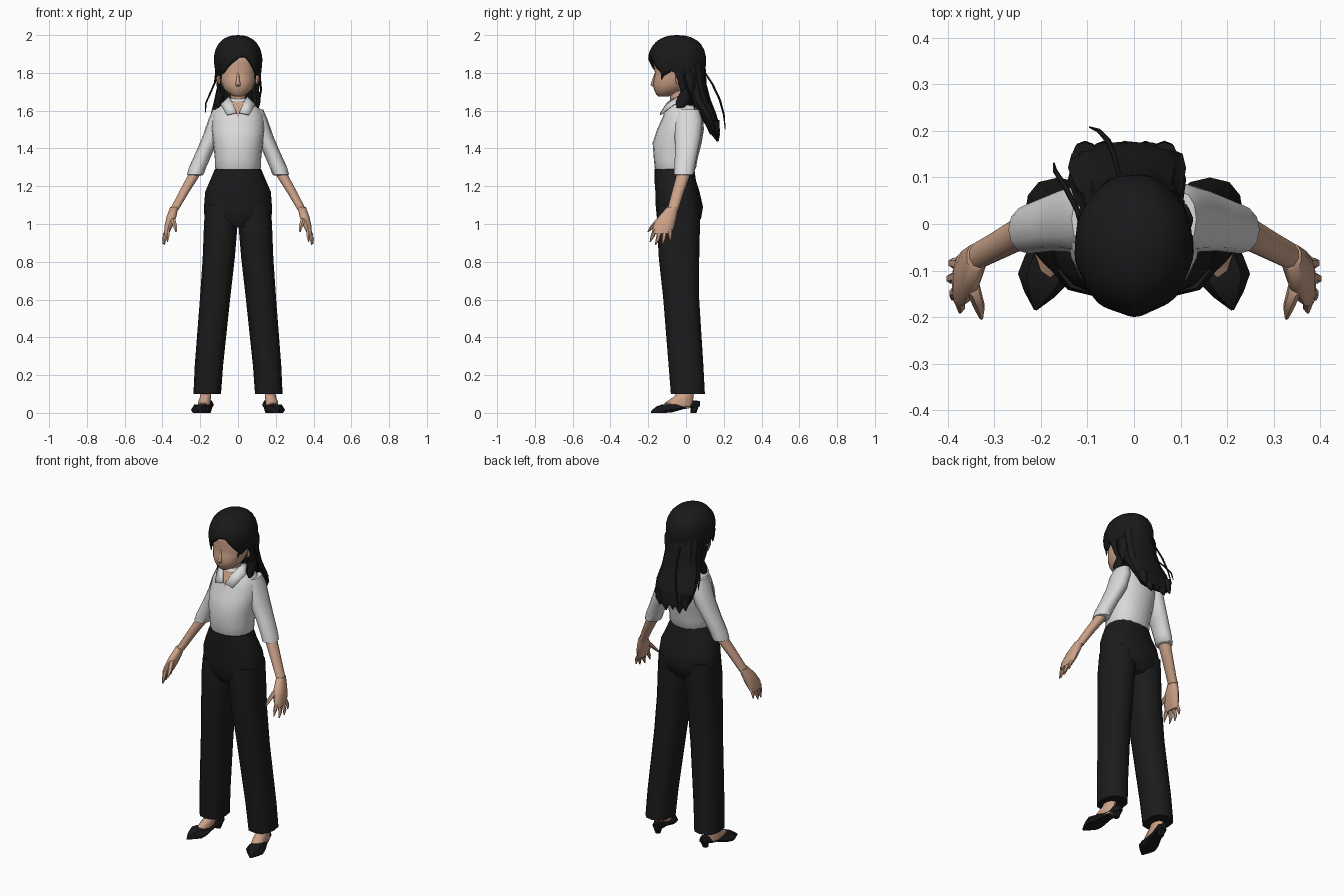
import bpy, bmesh, math
from math import sin, cos, pi, radians


def material(name, rgb):
    m = bpy.data.materials.new(name)
    m.diffuse_color = (*rgb, 1)
    return m


SKIN = material("skin", (0.60, 0.36, 0.245))
SHIRT = material("white_cloth", (0.70, 0.70, 0.70))
PANTS = material("black_cloth", (0.011, 0.011, 0.012))
HAIR = material("black_hair", (0.010, 0.010, 0.011))
SHOE = material("black_leather", (0.009, 0.009, 0.010))


def make(name, verts, faces, mat):
    me = bpy.data.meshes.new(name)
    me.from_pydata(verts, [], faces)
    bm = bmesh.new()
    bm.from_mesh(me)
    bmesh.ops.recalc_face_normals(bm, faces=bm.faces)
    bm.to_mesh(me)
    bm.free()
    me.materials.append(mat)
    ob = bpy.data.objects.new(name, me)
    bpy.context.collection.objects.link(ob)
    return ob


def power(v, p):
    return math.copysign(abs(v) ** (2 / p), v)


def skin_rings(name, rings, mat):
    """Bridge equal rings of points and cap both ends."""
    n = len(rings[0])
    faces = [(i * n + j, i * n + (j + 1) % n, (i + 1) * n + (j + 1) % n, (i + 1) * n + j)
             for i in range(len(rings) - 1) for j in range(n)]
    faces += [tuple(range(n)), tuple(range((len(rings) - 1) * n, len(rings) * n))]
    return make(name, [p for r in rings for p in r], faces, mat)


def loft(name, rings, mat, n=12, p=2.0, side=1, groove=0.0):
    """Stack of level ovals: x, y, z, x radius, y radius."""
    out = []
    for x, y, z, rx, ry in rings:
        ring = []
        for j in range(n):
            a = 2 * pi * j / n
            k = 1 - groove * (j % 2)
            ring.append((side * (x + rx * k * power(sin(a), p)), y - ry * k * power(cos(a), p), z))
        out.append(ring)
    return skin_rings(name, out, mat)


def lerp_table(table, v):
    for (a, b), (c, d) in zip(table, table[1:]):
        if v <= c:
            return b + (d - b) * (v - a) / (c - a)
    return table[-1][1]


# Trouser hips and blouse body
loft("trouser_hips", [(0, -.04, .985, .10, .09), (0, -.037, 1.03, .178, .117), (0, -.035, 1.09, .18, .125),
                      (0, -.045, 1.17, .174, .117), (0, -.057, 1.23, .148, .11),
                      (0, -.062, 1.292, .122, .106)], PANTS, 16, 2.3)
loft("blouse_body", [(0, -.058, 1.28, .112, .1), (0, -.056, 1.30, .122, .11), (0, -.055, 1.34, .122, .115),
                     (0, -.047, 1.43, .132, .13), (0, -.029, 1.50, .142, .124),
                     (0, -.016, 1.57, .138, .106), (0, -.017, 1.61, .118, .094),
                     (0, -.02, 1.635, .08, .075), (0, -.03, 1.665, .05, .05)], SHIRT, 20, 2.2)

# Neck, head, nose
loft("neck", [(0, -.03, 1.56, .045, .045), (0, -.04, 1.65, .04, .042), (0, -.05, 1.74, .042, .045)], SKIN)
loft("head", [(0, -.118, 1.676, .022, .03), (0, -.108, 1.687, .045, .05), (0, -.092, 1.71, .072, .077),
              (0, -.078, 1.74, .087, .098), (0, -.07, 1.77, .094, .1), (0, -.064, 1.80, .099, .1),
              (0, -.06, 1.85, .105, .113), (0, -.055, 1.91, .1, .11), (0, -.05, 1.96, .06, .07)],
     SKIN, 20, 2.1)
loft("nose", [(0, -.172, 1.728, .008, .006), (0, -.174, 1.738, .014, .014),
              (0, -.168, 1.765, .009, .011), (0, -.16, 1.80, .006, .006)], SKIN, 8)

# Open neckline
make("neckline", [(-.034, -.094, 1.648), (.034, -.094, 1.648), (0, -.132, 1.562)], [(0, 1, 2)], SKIN)

for s, tag in ((1, "left"), (-1, "right")):
    # Trouser leg
    loft(tag + "_trouser_leg", [(.163, .01, .10, .073, .09), (.154, .0, .25, .075, .092),
                                (.122, -.025, .60, .08, .095), (.102, -.037, .82, .085, .107),
                                (.091, -.04, 1.0, .089, .114), (.088, -.037, 1.1, .085, .112)],
         PANTS, 12, 2.5, s)
    # Sleeve, forearm
    loft(tag + "_sleeve", [(.225, -.012, 1.258, .036, .04), (.226, -.012, 1.262, .044, .052),
                           (.214, -.008, 1.30, .046, .054), (.178, .002, 1.38, .045, .06),
                           (.135, .01, 1.47, .05, .07), (.112, .012, 1.55, .046, .074),
                           (.1, .01, 1.605, .034, .06)], SHIRT, 12, 2.1, s)
    loft(tag + "_forearm", [(.338, -.07, 1.075, .024, .029), (.288, -.044, 1.165, .028, .032),
                            (.238, -.017, 1.25, .033, .036), (.215, -.008, 1.30, .034, .038)],
         SKIN, 10, 2, s)
    # Palm, fingers and thumb
    loft(tag + "_palm", [(.378, -.128, .95, .014, .05), (.367, -.118, .99, .023, .057),
                         (.352, -.097, 1.04, .027, .048), (.337, -.07, 1.09, .023, .03)],
         SKIN, 10, 2.3, s)
    tips = [(.374, -.19, .905), (.39, -.162, .889), (.396, -.124, .893), (.392, -.083, .913)]
    for i, (x, y, z) in enumerate(tips):
        base = -.163 + .026 * i
        loft(f"{tag}_finger_{i + 1}", [(x, y, z, .003, .003), (x - .002, (y + base) / 2, z + .03, .01, .011),
                                       (.374, base, .97, .013, .014)], SKIN, 6, 2, s)
    loft(tag + "_thumb", [(.328, -.202, .957, .004, .004), (.332, -.178, .985, .012, .014),
                          (.347, -.135, 1.03, .016, .02)], SKIN, 6, 2, s)
    # Ear
    loft(tag + "_ear", [(.097, -.045, 1.74, .006, .008), (.104, -.04, 1.765, .01, .015),
                        (.108, -.034, 1.79, .012, .02), (.102, -.034, 1.812, .007, .012)], SKIN, 8, 2, s)
    # Collar flap
    flap = [(.046, -.045, 1.672), (.03, -.098, 1.642), (.006, -.134, 1.588),
            (.058, -.137, 1.577), (.09, -.065, 1.632), (.078, .0, 1.645), (.042, .005, 1.675)]
    flap = [(s * x, y, z) for x, y, z in flap]
    ob = make(tag + "_collar", flap, [(1, 2, 3), (1, 3, 4), (0, 1, 4), (0, 4, 5), (0, 5, 6)], SHIRT)
    mod = ob.modifiers.new("thickness", "SOLIDIFY")
    mod.thickness, mod.offset = .006, 0
    # Foot
    loft(tag + "_foot", [(.178, -.035, .025, .028, .07), (.18, -.04, .052, .035, .075),
                         (.172, -.012, .085, .031, .052), (.166, .01, .14, .028, .035)], SKIN, 10, 2, s)
    # Pointed shoe: distance along foot, half width, bottom, top
    rings = []
    for t, w, lo, hi in [(0, .014, .035, .062), (.1, .03, .03, .066), (.35, .034, .02, .05),
                         (.6, .048, .003, .044), (.74, .053, 0, .045), (.87, .032, 0, .034),
                         (1, .003, 0, .01)]:
        cx, cy = .152 + .06 * t, .072 - .257 * t
        rings.append([(s * (cx + w * a), cy + .22 * w * a, lo + (hi - lo) * b) for a, b in
                      [(-.8, 0), (.8, 0), (1, .35), (.65, 1), (-.65, 1), (-1, .35)]])
    skin_rings(tag + "_shoe", rings, SHOE)
    loft(tag + "_shoe_heel", [(.159, .04, 0, .014, .015), (.157, .045, .04, .024, .024)], SHOE, 8, 2.5, s)

# Hair cap: columns end at a swept hairline (angle from front, height)
HAIRLINE = [(-180, 1.62), (-112, 1.63), (-96, 1.72), (-82, 1.815), (-60, 1.785), (-42, 1.80), (-18, 1.845),
            (4, 1.885), (20, 1.885), (40, 1.83), (60, 1.785), (82, 1.815), (96, 1.72), (112, 1.63), (180, 1.62)]
COLS, ROWS = 60, 12
verts, faces = [(0, -.045, 2.0)], []
for j in range(COLS):
    deg = -180 + 360 * j / COLS
    a, end = radians(deg), lerp_table(HAIRLINE, deg)
    for i in range(1, ROWS + 1):
        z = 2 - (2 - end) * (1 - cos(i / ROWS * pi / 2))
        if z > 1.86:
            r = max(0, 1 - ((z - 1.86) / .14) ** 2.3) ** (1 / 2.3)
        else:
            r = 1 - .22 * (1.86 - z) / .24
        r *= 1 + .018 * sin(9 * a + 14 * z) * i / ROWS
        verts.append((.128 * r * sin(a), -.045 - .153 * r * cos(a), z))
    k, m = 1 + j * ROWS, 1 + (j + 1) % COLS * ROWS
    faces.append((0, k, m))
    faces += [(k + i, k + i + 1, m + i + 1, m + i) for i in range(ROWS - 1)]
cap = make("hair_cap", verts, faces, HAIR)
mod = cap.modifiers.new("thickness", "SOLIDIFY")
mod.thickness, mod.offset = .014, -1

# Long back hair with locks at its end
loft("back_hair", [(-.015, .152, 1.475, .098, .026), (-.015, .142, 1.52, .122, .036),
                   (-.015, .108, 1.59, .13, .05), (-.01, .062, 1.66, .118, .068),
                   (-.005, .045, 1.74, .105, .064), (0, .03, 1.82, .112, .075),
                   (0, .01, 1.90, .09, .07)], HAIR, 28, 2.2, 1, .07)
for i, (x, z) in enumerate([(-.105, 1.465), (-.065, 1.44), (-.02, 1.452), (.025, 1.436), (.065, 1.46)]):
    loft(f"hair_lock_{i + 1}", [(x - .01, .168, z, .003, .004), (x, .157, z + .035, .024, .022),
                                (x, .146, z + .085, .03, .03)], HAIR, 8)

# Side locks beside the neck
for s, tag in ((1, "left"), (-1, "right")):
    loft(tag + "_neck_lock", [(.105, -.03, 1.615, .006, .02), (.098, -.018, 1.65, .022, .036),
                              (.09, .015, 1.72, .02, .035), (.1, .02, 1.80, .02, .03)], HAIR, 8, 2, s)
    loft(tag + "_temple_wisp", [(.088, -.13, 1.765, .002, .002), (.096, -.12, 1.80, .008, .014),
                                (.1, -.115, 1.85, .012, .02)], HAIR, 6, 2, s)

# Loose flyaway strands
STRANDS = {"back_strand": [(-.095, .208, 1.50), (-.075, .2, 1.58), (-.055, .178, 1.66), (-.04, .14, 1.74),
                           (-.03, .095, 1.81)],
           "right_strand": [(-.172, .13, 1.59), (-.17, .115, 1.64), (-.148, .08, 1.69), (-.122, .03, 1.75),
                            (-.115, .0, 1.82)],
           "left_strand": [(.09, .05, 1.60), (.112, .035, 1.65), (.122, .01, 1.71), (.116, -.01, 1.78),
                           (.112, -.02, 1.84)]}
for name, pts in STRANDS.items():
    loft(name, [(*p, w, w) for p, w in zip(pts, (.002, .005, .006, .006, .005))], HAIR, 6)

# Smooth shading with sharp edges kept
bpy.ops.object.select_all(action="SELECT")
bpy.context.view_layer.objects.active = cap
bpy.ops.object.shade_smooth_by_angle(angle=radians(50))
